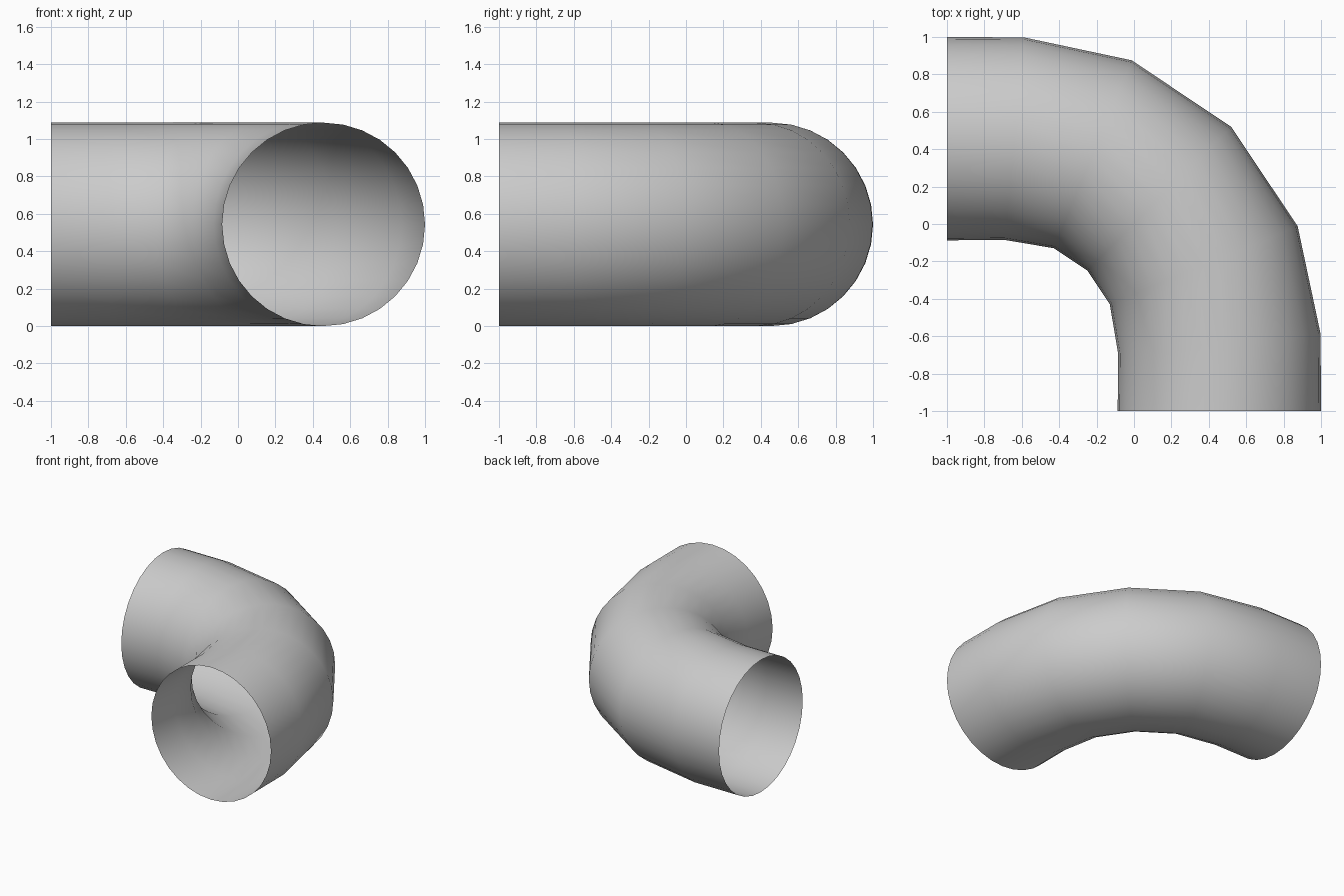
import bpy, bmesh
from math import pi, sin, cos, radians

if "Cube" in bpy.data.objects:
    bpy.data.objects.remove(bpy.data.objects["Cube"])

R = 0.5437       # tube radius
C = -0.64        # bend centre (x and y)
BEND = 1.0963    # bend radius
SIDES = 32
STEPS = 4

# path rings: (x, y, tilt of the ring), straight start, bend, straight end
rings = [(-1.0, C + BEND, 0.0)]
for i in range(STEPS + 1):
    a = pi / 2 * i / STEPS
    tilt = a
    if i == 0:
        tilt = radians(5.625)
    elif i == STEPS:
        tilt = pi / 2 - radians(5.625)
    rings.append((C + BEND * sin(a), C + BEND * cos(a), tilt))
rings.append((C + BEND, -1.0, pi / 2))

# open elbow tube skinned across the rings
bm = bmesh.new()
loops = []
for x, y, t in rings:
    loop = []
    for j in range(SIDES):
        b = 2 * pi * j / SIDES
        r = R * cos(b)
        loop.append(bm.verts.new((x + r * sin(t), y + r * cos(t), R + R * sin(b))))
    loops.append(loop)
for lo, hi in zip(loops, loops[1:]):
    for j in range(SIDES):
        k = (j + 1) % SIDES
        bm.faces.new((lo[j], lo[k], hi[k], hi[j])).smooth = True

# face outward
outer = bm.faces[:][0]
bm.normal_update()
if outer.normal.y < 0:
    bmesh.ops.reverse_faces(bm, faces=bm.faces[:])

mesh = bpy.data.meshes.new("pipe_elbow")
bm.to_mesh(mesh)
bm.free()
pipe = bpy.data.objects.new("pipe_elbow", mesh)
bpy.context.collection.objects.link(pipe)
